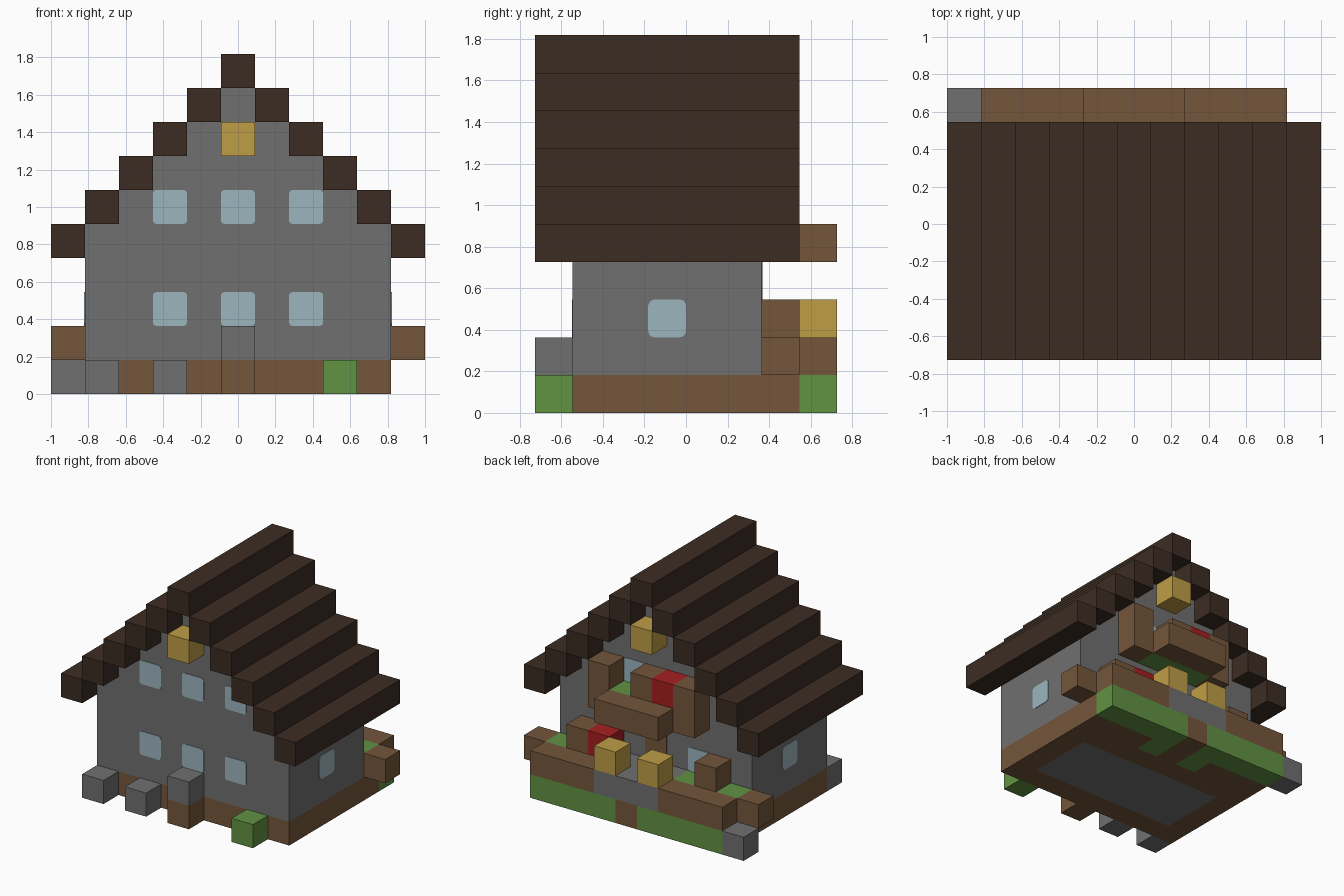
import bpy
import bmesh
from mathutils import Matrix, Vector

if "Cube" in bpy.data.objects:
    bpy.data.objects.remove(bpy.data.objects["Cube"], do_unlink=True)

U = 2 / 11  # edge of one block


def material(name, *srgb):
    lin = [((c / 255 + 0.055) / 1.055) ** 2.4 for c in srgb] + [1]
    m = bpy.data.materials.new(name)
    m.diffuse_color = lin
    m.use_nodes = True
    m.node_tree.nodes["Principled BSDF"].inputs["Base Color"].default_value = lin
    return m


ROOF = material("dark roof wood", 60, 44, 35)
STONE = material("grey stone", 112, 112, 112)
WOOD = material("brown wood", 116, 86, 59)
GRASS = material("grass green", 97, 146, 66)
LAMP = material("lamp yellow", 191, 157, 70)
GLASS = material("pale glass", 156, 182, 190)
RED = material("red cushion", 166, 30, 32)


def add_object(name, bm, mat):
    mesh = bpy.data.meshes.new(name)
    bm.to_mesh(mesh)
    bm.free()
    mesh.materials.append(mat)
    obj = bpy.data.objects.new(name, mesh)
    bpy.context.collection.objects.link(obj)
    return obj


def add_box(bm, lo, hi):
    lo, hi = Vector(lo), Vector(hi)
    place = Matrix.Translation((lo + hi) / 2) @ Matrix.Diagonal((*(hi - lo), 1))
    return bmesh.ops.create_cube(bm, size=1, matrix=place)["verts"]


def blocks(name, mat, *spans):
    """Each span is (x first, x last, y first, y last, z first, z last) in blocks."""
    bm = bmesh.new()
    for x0, x1, y0, y1, z0, z1 in spans:
        add_box(bm, ((x0 - .5) * U, (y0 - 4) * U, z0 * U),
                ((x1 + .5) * U, (y1 - 3) * U, (z1 + 1) * U))
    return add_object(name, bm, mat)


def cells(name, mat, *places):
    return blocks(name, mat, *[(x, x, y, y, z, z) for x, y, z in places])


def plate(name, mat, center, axis, height=1, radius=0.02):
    """Thin panel on a wall; its corners are rounded about the given axis."""
    half = Vector((U / 2, U / 2, U / 2 * height))
    half[axis] = 0.004
    c = Vector(center) * U
    bm = bmesh.new()
    add_box(bm, c - half, c + half)
    if radius:
        edges = [e for e in bm.edges
                 if abs((e.verts[0].co - e.verts[1].co)[axis]) > 0.001]
        bmesh.ops.bevel(bm, geom=edges, offset=radius, segments=3, profile=0.5,
                        affect='EDGES')
    return add_object(name, bm, mat)


# Stepped roof
roof = [(0, 0, 0, 6, 9, 9)]
for step in range(1, 6):
    roof += [(s * step, s * step, 0, 6, 9 - step, 9 - step) for s in (-1, 1)]
blocks("roof", ROOF, *roof)

# Walls and stepped gables
blocks("walls", STONE, (-4, 4, 1, 5, 1, 4),
       *[(z - 8, 8 - z, 1, 5, z, z) for z in range(5, 9)])

# Foundation ring around the stone floor
blocks("floor", STONE, (-3, 3, 2, 4, 0, 0))
blocks("foundation", WOOD, (-4, 4, 1, 1, 0, 0), (-4, 4, 5, 5, 0, 0),
       (-4, -4, 2, 4, 0, 0), (4, 4, 2, 4, 0, 0), (-4, -2, 6, 6, 0, 0),
       (2, 4, 6, 6, 0, 0), (0, 0, 6, 7, 0, 0))

# Front blocks
cells("front_stones", STONE, (-4, 0, 0), (-2, 0, 0), (0, 0, 1))
cells("front_post", WOOD, (0, 0, 0))
cells("front_bush", GRASS, (3, 0, 0))

# Back garden
blocks("garden_bank", GRASS, (-4, -1, 7, 7, 0, 0), (1, 4, 7, 7, 0, 0),
       (-1, -1, 6, 6, 0, 0), (1, 1, 6, 6, 0, 0))
blocks("garden_lawn", GRASS, (-4, -2, 6, 6, 1, 1), (2, 4, 6, 6, 1, 1))
blocks("garden_border", WOOD, (-4, -2, 7, 7, 1, 1), (2, 4, 7, 7, 1, 1),
       (-5, -5, 6, 6, 1, 1), (5, 5, 6, 6, 1, 1))
blocks("garden_path", STONE, (-1, 1, 6, 7, 1, 1))
cells("corner_stone", STONE, (-5, 7, 0))
cells("garden_planters", WOOD, (3, 6, 2), (-3, 6, 2))
cells("garden_cushion", RED, (2, 6, 2))
cells("garden_lamps", LAMP, (-1, 7, 2), (1, 7, 2))

# Balcony
blocks("balcony_floor", GRASS, (-1, 1, 6, 6, 4, 4))
blocks("balcony_rail", WOOD, (-1, 1, 7, 7, 4, 4))
blocks("balcony_posts", WOOD, (-2, -2, 6, 6, 4, 5), (2, 2, 6, 6, 4, 5))
cells("balcony_bench", WOOD, (0, 6, 5))
cells("balcony_cushion", RED, (-1, 6, 5))

# Gable lamps
cells("gable_lamps", LAMP, (0, 0, 7), (0, 6, 7))

# Windows: front, back and both sides
for x in (-2, 0, 2):
    for z in (2.5, 5.5):
        plate("front_window", GLASS, (x, -3, z), 1)
for s in (-1, 1):
    plate("back_lower_window", GLASS, (2 * s, 2, 2.5), 1)
    plate("back_upper_window", GLASS, (s, 2, 5.5), 1)
    plate("side_window", GLASS, (4.5 * s, -.5, 2.5), 0, radius=0.03)

# Back door
plate("back_door", WOOD, (0, 2, 3), 1, height=2, radius=0)
